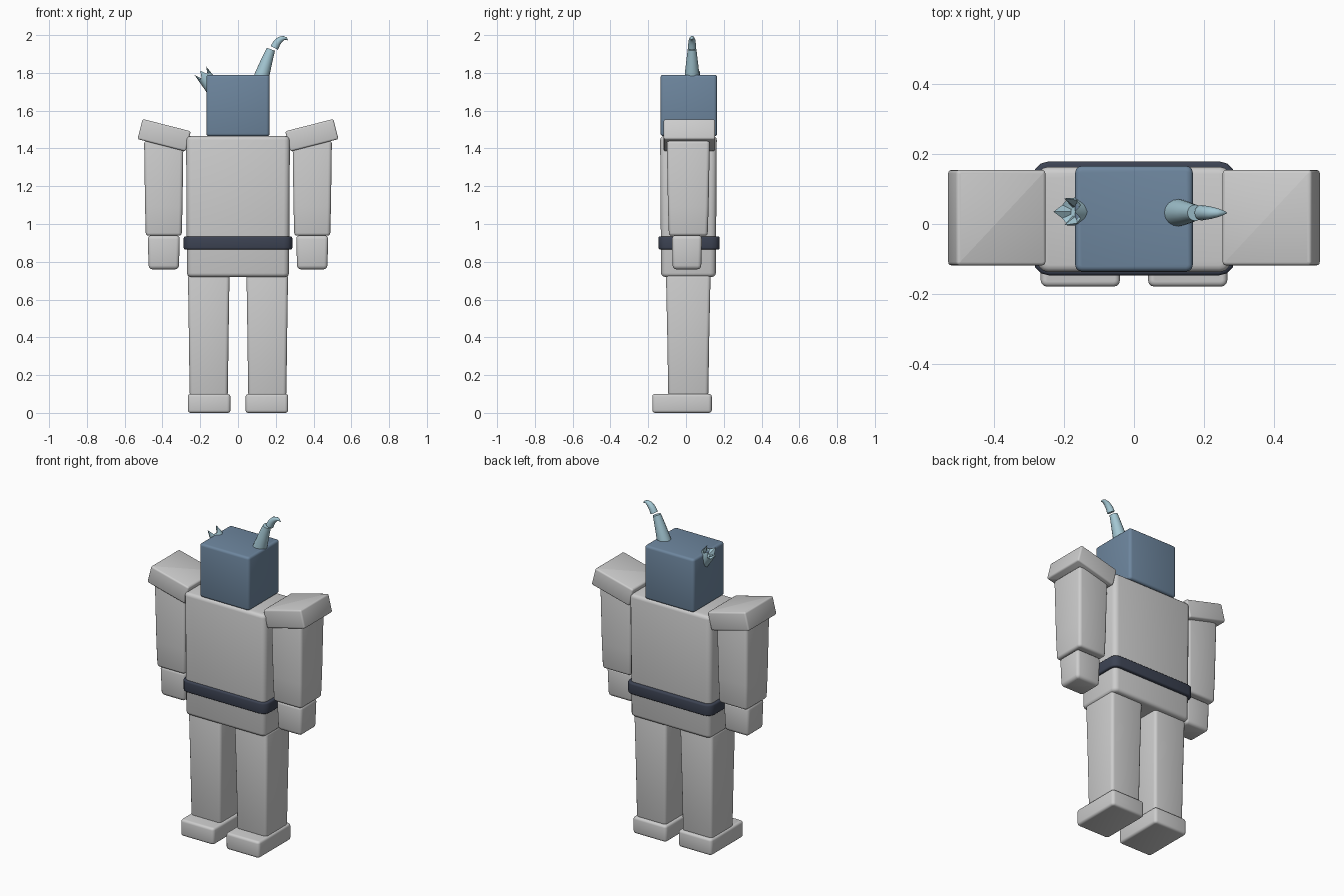
import bpy, bmesh, math
from mathutils import Vector, Matrix

cube = bpy.data.objects.get("Cube")
if cube:
    bpy.data.objects.remove(cube, do_unlink=True)


def material(name, rgb):
    m = bpy.data.materials.new(name)
    m.use_nodes = True
    m.diffuse_color = (*rgb, 1)
    m.node_tree.nodes["Principled BSDF"].inputs["Base Color"].default_value = (*rgb, 1)
    return m


GREY = material("light grey", (0.61, 0.61, 0.61))
BLUE = material("slate blue", (0.155, 0.24, 0.345))
NAVY = material("dark navy", (0.045, 0.055, 0.085))
HORN = material("pale horn blue", (0.37, 0.57, 0.65))


def finish(bm, name, mat, angle=35):
    bmesh.ops.recalc_face_normals(bm, faces=bm.faces)
    mesh = bpy.data.meshes.new(name)
    bm.to_mesh(mesh)
    bm.free()
    mesh.materials.append(mat)
    ob = bpy.data.objects.new(name, mesh)
    bpy.context.collection.objects.link(ob)
    bpy.ops.object.select_all(action='DESELECT')
    ob.select_set(True)
    bpy.context.view_layer.objects.active = ob
    bpy.ops.object.shade_smooth_by_angle(angle=math.radians(angle))
    return ob


def loft(bm, rings, cap_start=True, cap_end=True):
    """Skin a list of equal-length point rings."""
    loops = [[bm.verts.new(p) for p in r] for r in rings]
    n = len(loops[0])
    for a, b in zip(loops, loops[1:]):
        for i in range(n):
            j = (i + 1) % n
            bm.faces.new((a[i], a[j], b[j], b[i]))
    if cap_start:
        bm.faces.new(loops[0][::-1])
    if cap_end:
        bm.faces.new(loops[-1])
    return loops


def block(name, mat, center, sections, corner=0.018, edge=0.014):
    """Rounded box from (z, width, depth) sections around an xy centre."""
    cx, cy = center
    bm = bmesh.new()
    loft(bm, [[(cx + sx * w / 2, cy + sy * d / 2, z)
               for sx, sy in ((-1, -1), (1, -1), (1, 1), (-1, 1))]
              for z, w, d in sections])
    bmesh.ops.recalc_face_normals(bm, faces=bm.faces)
    # round the upright corners, then the top and bottom rims
    uprights = [e for e in bm.edges
                if abs(e.verts[0].co.z - e.verts[1].co.z) > 0.01]
    bmesh.ops.bevel(bm, geom=uprights, offset=corner, segments=3,
                    profile=0.5, affect='EDGES')
    rims = [e for e in bm.edges
            if len(e.link_faces) == 2 and e.calc_face_angle(0) > 1.2]
    bmesh.ops.bevel(bm, geom=rims, offset=edge, segments=3,
                    profile=0.5, affect='EDGES')
    return finish(bm, name, mat)


# Head, torso and belt
block("head", BLUE, (0, 0.015), [(1.465, 0.335, 0.30), (1.79, 0.335, 0.30)])
block("torso", GREY, (0, 0.013), [(0.72, 0.54, 0.29), (1.465, 0.55, 0.30)],
      corner=0.03, edge=0.02)
block("belt", NAVY, (0, 0.016), [(0.865, 0.575, 0.325), (0.935, 0.575, 0.325)],
      corner=0.045, edge=0.01)

# Limbs, both sides
for side, s in (("left", 1), ("right", -1)):
    block(side + "_arm", GREY, (s * 0.393, 0.012),
          [(0.938, 0.19, 0.205), (1.09, 0.198, 0.215), (1.44, 0.208, 0.228)])
    block(side + "_hand", GREY, (s * 0.393, 0.005),
          [(0.76, 0.16, 0.15), (0.94, 0.17, 0.16)], edge=0.02)
    block(side + "_leg", GREY, (s * 0.155, 0.012),
          [(0.09, 0.202, 0.212), (0.4, 0.21, 0.222), (0.73, 0.22, 0.236)])
    block(side + "_foot", GREY, (s * 0.153, -0.021),
          [(0, 0.226, 0.315), (0.1, 0.226, 0.315)])
    pad = block(side + "_shoulder_pad", GREY, (0, 0),
                [(-0.055, 0.263, 0.272), (0.055, 0.263, 0.272)],
                corner=0.01, edge=0.01)
    pad.location = (s * 0.391, 0.018, 1.47)
    pad.rotation_euler.y = -s * math.radians(14.3)


def horn_piece(name, path, y=0.032, sides=16):
    """Tapered round horn section along (x, z, radius) points."""
    bm = bmesh.new()
    rings = []
    for i, (x, z, r) in enumerate(path):
        a, b = path[max(i - 1, 0)], path[min(i + 1, len(path) - 1)]
        t = Vector((b[0] - a[0], 0, b[1] - a[1])).normalized()
        u = Vector((t.z, 0, -t.x))
        rings.append([Vector((x, y, z)) + r * (math.cos(k) * u + math.sin(k) * Vector((0, 1, 0)))
                      for k in (2 * math.pi * n / sides for n in range(sides))])
    loft(bm, rings)
    return finish(bm, name, HORN, 40)


# Tall left horn, split below its hooked tip
horn_piece("left_horn_base", [(0.115, 1.75, 0.041), (0.131, 1.80, 0.038),
                              (0.151, 1.86, 0.031), (0.174, 1.925, 0.023)])
horn_piece("left_horn_tip", [(0.192, 1.932, 0.022), (0.205, 1.957, 0.020),
                             (0.222, 1.976, 0.017), (0.240, 1.984, 0.012),
                             (0.254, 1.982, 0.007), (0.265, 1.973, 0.001)])

# Snapped right horn: a stump with a jagged, hollowed rim
bm = bmesh.new()
SIDES = 12
rows = []
for radius, height, tooth in ((0.043, -0.06, 0), (0.038, 0.035, 0.035), (0.014, 0.02, 0)):
    rows.append([(radius * math.cos(a), radius * math.sin(a),
                  height + (tooth if i % 3 == 0 else 0))
                 for i, a in ((n, 2 * math.pi * n / SIDES) for n in range(SIDES))])
loft(bm, rows)
stump = finish(bm, "right_horn_stump", HORN, 40)
stump.matrix_world = (Matrix.Translation((-0.157, 0.035, 1.755))
                      @ Matrix.Rotation(-math.radians(37), 4, 'Y'))
